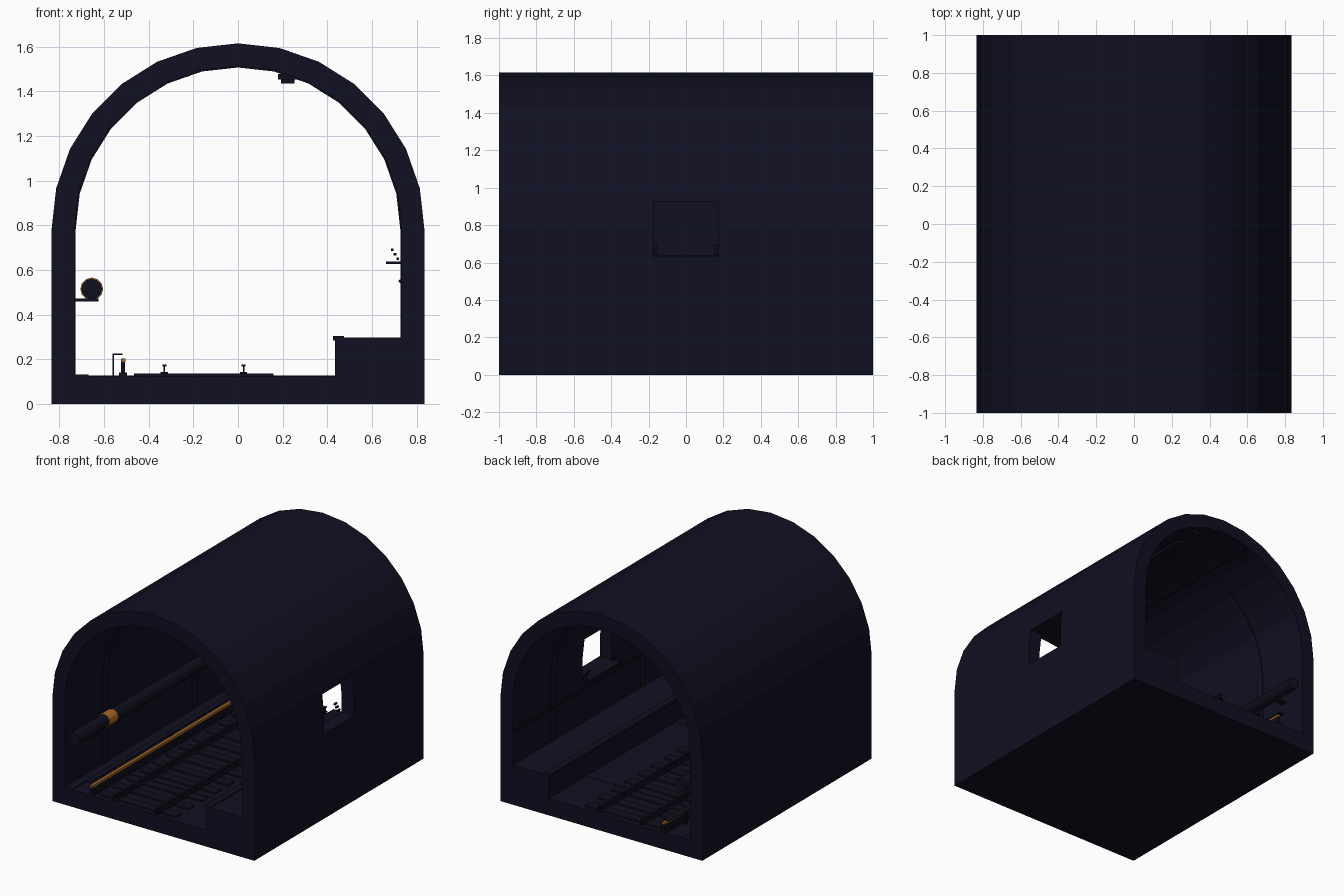
import bpy, bmesh, math

if "Cube" in bpy.data.objects:
    bpy.data.objects.remove(bpy.data.objects["Cube"])


def material(name, rgb):
    m = bpy.data.materials.new(name)
    m.diffuse_color = (*rgb, 1)
    m.use_nodes = True
    m.node_tree.nodes["Principled BSDF"].inputs["Base Color"].default_value = m.diffuse_color
    return m


NAVY = material("dark navy concrete", (0.005, 0.005, 0.016))
STEEL = material("dark steel", (0.005, 0.005, 0.013))
ORANGE = material("burnt orange", (0.40, 0.14, 0.015))


def make_object(name, bm, mat):
    bmesh.ops.recalc_face_normals(bm, faces=bm.faces)
    me = bpy.data.meshes.new(name)
    bm.to_mesh(me)
    bm.free()
    me.materials.append(mat)
    ob = bpy.data.objects.new(name, me)
    bpy.context.collection.objects.link(ob)
    return ob


def boxes(name, items, mat):
    """Each item is (x0, x1, y0, y1, z0, z1)."""
    bm = bmesh.new()
    for x0, x1, y0, y1, z0, z1 in items:
        vs = bmesh.ops.create_cube(bm, size=1)["verts"]
        for v in vs:
            v.co = (x0 if v.co.x < 0 else x1,
                    y0 if v.co.y < 0 else y1,
                    z0 if v.co.z < 0 else z1)
    return make_object(name, bm, mat)


def tube(name, x, z, r, y0, y1, mat, sides=12):
    bm = bmesh.new()
    vs = bmesh.ops.create_cone(bm, cap_ends=True, segments=sides, radius1=r,
                               radius2=r, depth=y1 - y0)["verts"]
    for v in vs:
        v.co = (x + v.co.x, (y0 + y1) / 2 + v.co.z, z + v.co.y)
    return make_object(name, bm, mat)


SPRING = 0.78


def arch(r, bottom):
    pts = [(r, bottom)]
    for i in range(15):
        a = math.pi * i / 14
        pts.append((r * math.cos(a), SPRING + r * math.sin(a)))
    return pts + [(-r, bottom)]


def ring(name, outer, inner, y0, y1, mat):
    """Closed ring section extruded along y."""
    bm = bmesh.new()
    loops = [[bm.verts.new((x, y, z)) for x, z in p]
             for p, y in ((outer, y0), (outer, y1), (inner, y1), (inner, y0))]
    n = len(outer)
    for k in range(4):
        a, b = loops[k], loops[(k + 1) % 4]
        for i in range(n):
            j = (i + 1) % n
            bm.faces.new((a[i], a[j], b[j], b[i]))
    return make_object(name, bm, mat)


# tunnel shell with floor, and the square opening in the right wall
shell = ring("tunnel_shell", arch(0.835, 0), arch(0.733, 0.125), -1, 1, NAVY)
cutter = boxes("window_cutter", [(0.6, 1.0, -0.175, 0.175, 0.635, 0.925)], NAVY)
cutter.hide_render = True
mod = shell.modifiers.new("window", "BOOLEAN")
mod.operation = "DIFFERENCE"
mod.solver = "EXACT"
mod.object = cutter
bpy.context.view_layer.objects.active = shell
bpy.ops.object.modifier_apply(modifier=mod.name)
bpy.data.objects.remove(cutter)

# lining ribs
for y in (-0.53, 0.53):
    ring("lining_rib", arch(0.74, 0.12), arch(0.727, 0.127), y - 0.03, y + 0.03, NAVY)

# platform, its edge and the side walkway
boxes("platform", [(0.435, 0.735, -1, 1, 0.12, 0.298)], NAVY)
boxes("platform_edge", [(0.425, 0.475, -1, 1, 0.285, 0.305)], STEEL)
boxes("side_walkway", [(-0.734, -0.67, -1, 1, 0.12, 0.133)], NAVY)

# sleepers
boxes("sleepers", [(-0.465, 0.16, y - 0.035, y + 0.035, 0.12, 0.137)
                   for y in [-0.93 + 0.155 * i for i in range(13)]], STEEL)

# running rails: foot, web, head
for x in (-0.33, 0.025):
    boxes("rail", [(x - 0.016, x + 0.016, -1, 1, 0.135, 0.143),
                   (x - 0.003, x + 0.003, -1, 1, 0.143, 0.168),
                   (x - 0.009, x + 0.009, -1, 1, 0.168, 0.176)], STEEL)

# power rail with orange head, posts and cover
boxes("power_rail", [(-0.532, -0.497, -1, 1, 0.125, 0.142),
                     (-0.524, -0.505, -1, 1, 0.142, 0.187)], STEEL)
boxes("power_rail_head", [(-0.525, -0.503, -1, 1, 0.187, 0.203)], ORANGE)
boxes("power_rail_cover", [(-0.56, -0.517, -1, 1, 0.22, 0.227)], STEEL)
boxes("cover_posts", [(-0.562, -0.555, y - 0.015, y + 0.015, 0.12, 0.227)
                      for y in (-0.8, -0.4, 0, 0.4, 0.8)], STEEL)

# wall pipe with orange band and brackets
tube("wall_pipe", -0.655, 0.515, 0.046, -1, 1, STEEL)
tube("pipe_band", -0.655, 0.515, 0.051, -0.65, -0.55, ORANGE)
boxes("pipe_brackets", [(-0.735, -0.625, y - 0.02, y + 0.02, 0.46, 0.472)
                        for y in (-0.8, -0.27, 0.27, 0.8)], STEEL)

# window sill with stubs, wall cable
boxes("window_sill", [(0.663, 0.735, -0.18, 0.18, 0.626, 0.637)], STEEL)
boxes("sill_stubs", [(x - 0.006, x + 0.006, min(s * 0.15, s * 0.18),
                      max(s * 0.15, s * 0.18), z - 0.006, z + 0.006)
                     for s in (-1, 1)
                     for x, z in ((0.69, 0.69), (0.703, 0.67), (0.716, 0.65))], STEEL)
tube("wall_cable", 0.727, 0.55, 0.008, -1, 1, STEEL, 8)

# ceiling fixtures and conduit
boxes("ceiling_tray", [(0.18, 0.265, -0.95, 0.95, 1.452, 1.478)], STEEL)
boxes("ceiling_lamps", [(0.193, 0.252, y - 0.2, y + 0.2, 1.435, 1.455)
                        for y in (-0.6, 0, 0.6)], STEEL)
tube("ceiling_conduit", -0.225, 1.475, 0.01, -1, 1, STEEL, 8)
